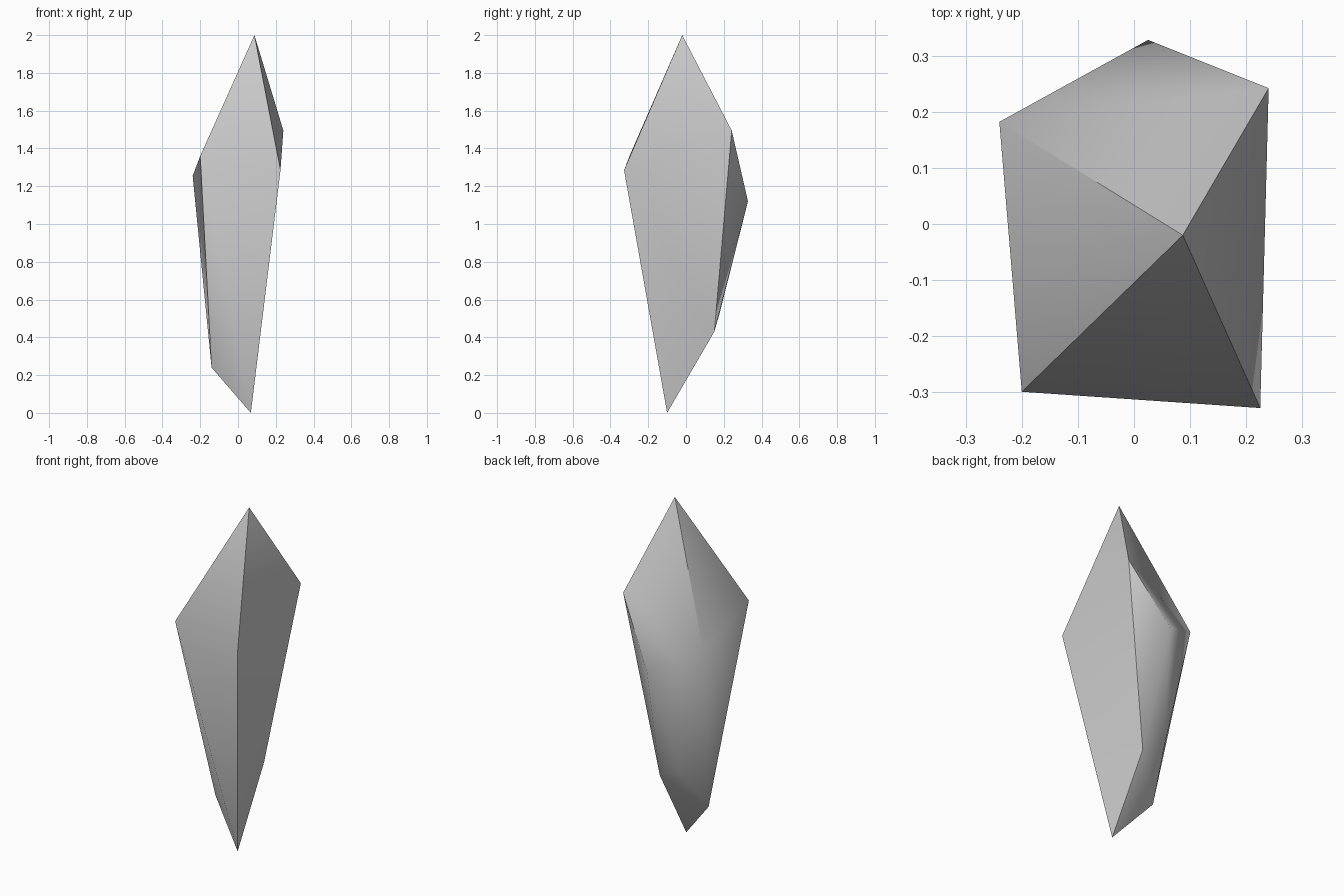
import bpy
import bmesh
import math

if "Cube" in bpy.data.objects:
    bpy.data.objects.remove(bpy.data.objects["Cube"])

# Named corners of the crystal shard
corners = {
    "tip": (0.087, -0.02, 2.0),
    "front_left": (-0.20, -0.299, 1.36),
    "front_right": (0.225, -0.328, 1.285),
    "back_right": (0.24, 0.242, 1.495),
    "back": (0.025, 0.328, 1.12),
    "left": (-0.24, 0.182, 1.255),
    "low_right": (0.065, 0.15, 0.43),
    "low_back": (-0.07, 0.175, 0.515),
    "low_left": (-0.14, -0.01, 0.24),
    "base": (0.068, -0.10, 0.0),
}

facets = [
    # Pointed crown
    "tip front_left front_right",
    "tip front_right back_right",
    "tip back_right left",
    "tip left front_left",
    "back_right back left",
    # Long tapering sides
    "front_left base front_right",
    "front_left low_left base",
    "front_right low_right back_right",
    "front_right base low_right",
    "back_right low_right back",
    "back low_right low_back",
    "back low_back left",
    "left low_back low_left",
    "left low_left front_left",
    # Chipped underside
    "low_back low_right low_left",
    "low_right base low_left",
]

bm = bmesh.new()
verts = {name: bm.verts.new(co) for name, co in corners.items()}
for facet in facets:
    bm.faces.new([verts[n] for n in facet.split()])
bmesh.ops.recalc_face_normals(bm, faces=bm.faces)

mesh = bpy.data.meshes.new("crystal_shard")
bm.to_mesh(mesh)
bm.free()
shard = bpy.data.objects.new("crystal_shard", mesh)
bpy.context.collection.objects.link(shard)

# Soft transitions across the shallow facets, crisp ridges elsewhere
bpy.context.view_layer.objects.active = shard
shard.select_set(True)
bpy.ops.object.shade_smooth_by_angle(angle=math.radians(45))
